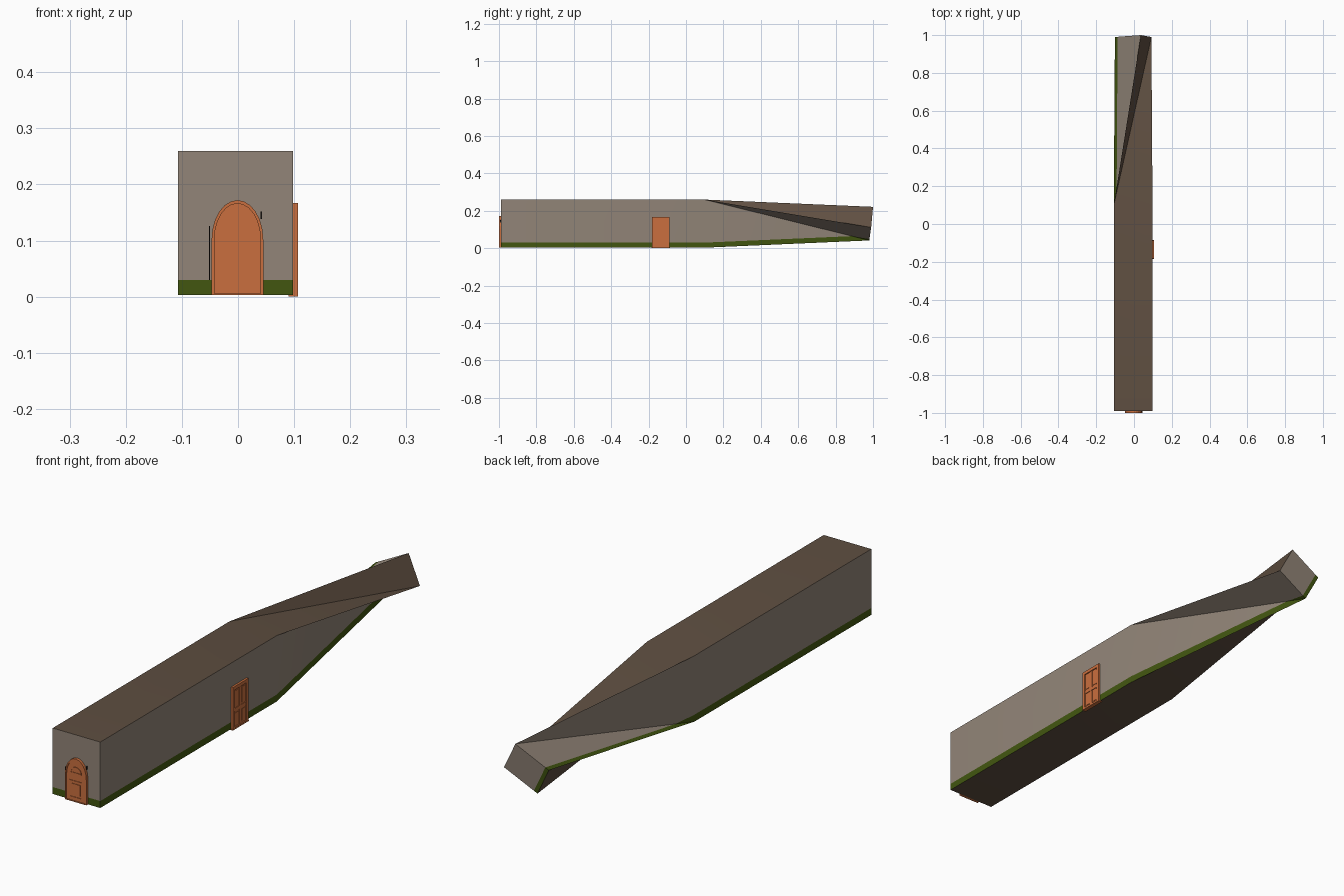
import bpy, bmesh, math
from mathutils import Vector

if "Cube" in bpy.data.objects:
    bpy.data.objects.remove(bpy.data.objects["Cube"])


def material(name, rgb):
    m = bpy.data.materials.new(name)
    lin = [(c / 255 / 12.92) if c < 11 else ((c / 255 + 0.055) / 1.055) ** 2.4 for c in rgb]
    m.diffuse_color = (*lin, 1)
    m.use_nodes = True
    m.node_tree.nodes["Principled BSDF"].inputs["Base Color"].default_value = m.diffuse_color
    return m


WALL = material("stone_grey", (146, 133, 120))
ROOF = material("roof_brown", (95, 79, 65))
GREEN = material("moss_green", (66, 86, 16))
DOOR = material("door_orange", (202, 111, 62))
DARK = material("iron_dark", (35, 30, 27))
BAND = 0.105  # green share of the wall height


def finish(name, bm, mats, smooth=False):
    bmesh.ops.remove_doubles(bm, verts=bm.verts, dist=1e-5)
    bmesh.ops.recalc_face_normals(bm, faces=bm.faces)
    me = bpy.data.meshes.new(name)
    bm.to_mesh(me)
    bm.free()
    for m in mats:
        me.materials.append(m)
    ob = bpy.data.objects.new(name, me)
    bpy.context.collection.objects.link(ob)
    if smooth:
        bpy.ops.object.select_all(action='DESELECT')
        ob.select_set(True)
        bpy.context.view_layer.objects.active = ob
        bpy.ops.object.shade_smooth_by_angle(angle=math.radians(30))
    return ob


# --- long building with a twisted, narrowing rear half ---
bm = bmesh.new()


def face(pts, mat):
    f = bm.faces.new([bm.verts.new(p) for p in pts])
    f.material_index = mat


def wall(pts):
    """pts: (position, height share). Splits the polygon into moss band and stone."""
    low, high = [], []
    for (a, va), (b, vb) in zip(pts, pts[1:] + pts[:1]):
        (low if va < BAND else high).append(a)
        if (va < BAND) != (vb < BAND):
            p = a.lerp(b, (BAND - va) / (vb - va))
            low.append(p)
            high.append(p)
    face(low, 2)
    face(high, 0)


# corner order: top left, top right, bottom right, bottom left
CX, CZ, HW, HH = -0.0045, 0.1315, 0.1025, 0.1285
SIGNS = [(-1, 1), (1, 1), (1, -1), (-1, -1)]


def ring(y, scale=1.0, turn=0.0, ys=(0, 0, 0, 0)):
    c, s = math.cos(turn), math.sin(turn)
    out = []
    for (sx, sz), dy in zip(SIGNS, ys):
        x, z = sx * HW * scale, sz * HH * scale
        out.append(Vector((CX + x * c - z * s, y + dy, CZ + x * s + z * c)))
    return out


front = ring(-0.989)
mid = ring(0.1)
rear = ring(0.99, 0.6, math.radians(-63), (0.01, 0, -0.01, 0))
V = [1, 1, 0, 0]

for cap in (front, rear):
    wall(list(zip(cap, V)))
for i in range(4):
    j = (i + 1) % 4
    straight = [(front[i], V[i]), (front[j], V[j]), (mid[j], V[j]), (mid[i], V[i])]
    tri_a = [(mid[i], V[i]), (mid[j], V[j]), (rear[j], V[j])]
    tri_b = [(mid[i], V[i]), (rear[j], V[j]), (rear[i], V[i])]
    for poly in (straight, tri_a, tri_b):
        if i % 2:
            wall(poly)
        else:
            face([p for p, v in poly], 1)
finish("building", bm, [WALL, ROOF, GREEN], smooth=True)


# --- door helpers: u across, v up, d out from the wall ---
def on_front(u, v, d):
    return (u, -0.989 - d, v)


def on_side(u, v, d):
    return (0.098 + d, u, v)


def rect(u0, u1, v0, v1):
    return [(u0, v0), (u1, v0), (u1, v1), (u0, v1)]


def arch(cx, hw, v0, spring, rise, n=12):
    top = [(cx + hw * math.cos(math.pi * k / n), spring + rise * math.sin(math.pi * k / n))
           for k in range(n + 1)]
    return [(cx - hw, v0), (cx + hw, v0)] + top


def slab(name, place, outline, d0, d1, mat=DOOR):
    b = bmesh.new()
    lo = [b.verts.new(place(u, v, d0)) for u, v in outline]
    hi = [b.verts.new(place(u, v, d1)) for u, v in outline]
    b.faces.new(lo)
    b.faces.new(hi)
    n = len(outline)
    for k in range(n):
        m = (k + 1) % n
        b.faces.new((lo[k], lo[m], hi[m], hi[k]))
    return finish(name, b, [mat])


def frame(name, place, outer, inner, d0, d1):
    b = bmesh.new()
    n = len(outer)
    loops = [[b.verts.new(place(u, v, d)) for u, v in o]
             for o, d in ((outer, d0), (outer, d1), (inner, d1), (inner, d0))]
    for a, c in zip(loops, loops[1:] + loops[:1]):
        for k in range(n):
            m = (k + 1) % n
            b.faces.new((a[k], a[m], c[m], c[k]))
    return finish(name, b, [DOOR])


# --- arched front door ---
slab("front_door", on_front, arch(-0.001, 0.044, 0.003, 0.102, 0.068), 0, 0.007)
frame("front_door_frame", on_front, arch(-0.001, 0.046, 0.003, 0.102, 0.07),
      arch(-0.001, 0.041, 0.006, 0.102, 0.064), 0, 0.0105)
frame("front_panel_moulding", on_front, rect(-0.029, 0.027, 0.017, 0.084),
      rect(-0.025, 0.023, 0.021, 0.08), 0.006, 0.009)
slab("front_panel", on_front, rect(-0.019, 0.017, 0.03, 0.072), 0.006, 0.009)
frame("front_arch_moulding", on_front, arch(-0.001, 0.023, 0.113, 0.116, 0.022),
      arch(-0.001, 0.02, 0.116, 0.118, 0.017), 0.006, 0.009)
# thin iron fittings beside the door
slab("front_door_rod", on_front, rect(-0.0515, -0.0495, 0.03, 0.126), 0, 0.004, DARK)
slab("front_door_hook", on_front, rect(0.0405, 0.0425, 0.138, 0.152), 0, 0.006, DARK)

# --- panelled side door ---
Y0, Y1 = -0.183, -0.087
slab("side_door", on_side, rect(Y0, Y1, 0.002, 0.166), 0, 0.004)
frame("side_door_frame", on_side, rect(Y0, Y1, 0.002, 0.167),
      rect(Y0 + 0.012, Y1 - 0.012, 0.008, 0.154), 0, 0.0085)
slab("side_door_step", on_side, rect(Y0 - 0.002, Y1 + 0.002, 0, 0.004), -0.008, 0.009)
yc = (Y0 + Y1) / 2
slab("side_door_rail", on_side, rect(Y0 + 0.012, Y1 - 0.012, 0.068, 0.08), 0, 0.0065)
slab("side_door_post", on_side, rect(yc - 0.006, yc + 0.006, 0.008, 0.154), 0, 0.0063)
for side in (-1, 1):
    for label, v0, v1 in (("lower", 0.015, 0.061), ("upper", 0.087, 0.147)):
        c = yc + side * 0.021
        slab("side_panel_" + label, on_side, rect(c - 0.01, c + 0.01, v0, v1), 0, 0.0055)
